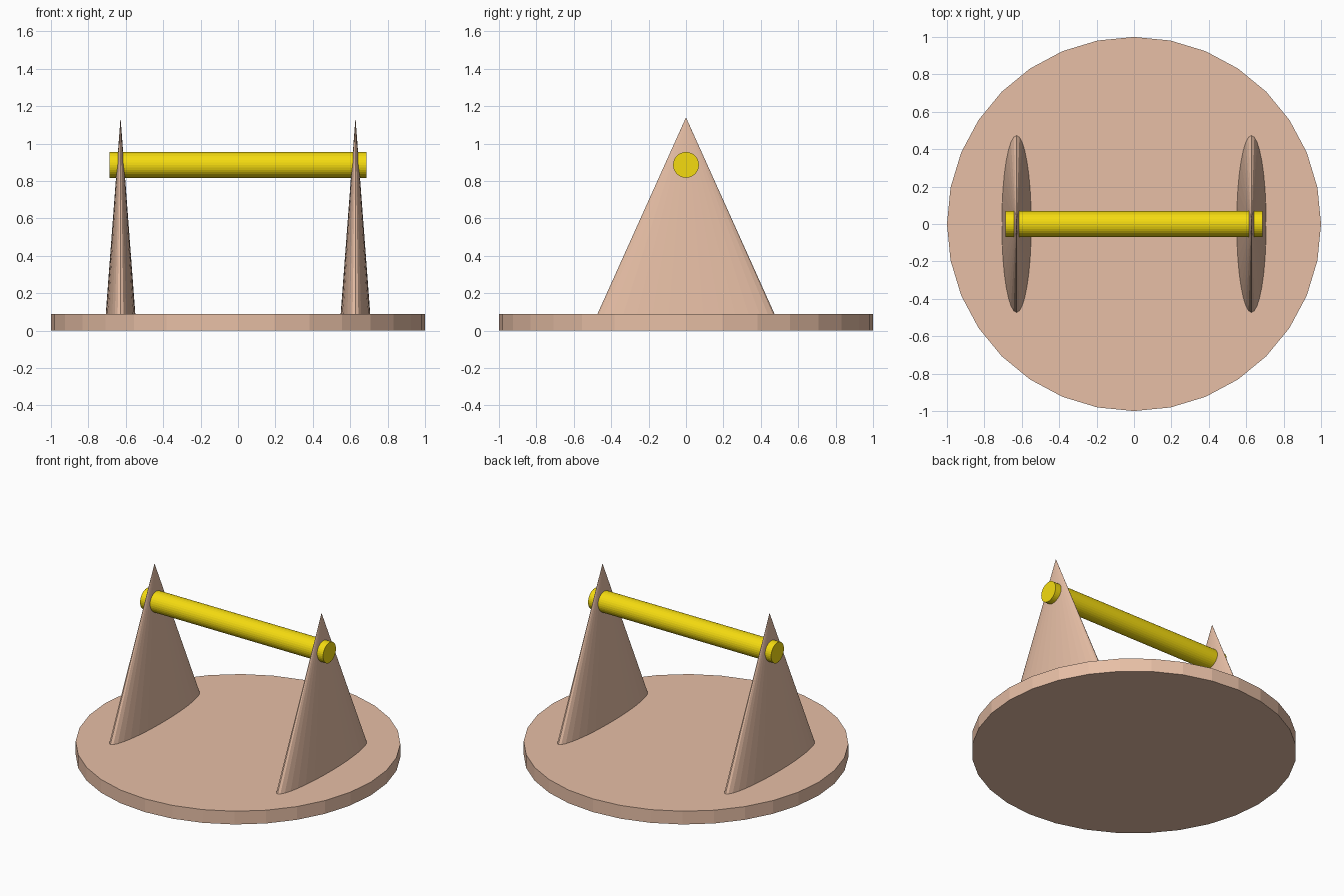
import bpy
import math

if "Cube" in bpy.data.objects:
    bpy.data.objects.remove(bpy.data.objects["Cube"])


def material(name, color):
    mat = bpy.data.materials.new(name)
    mat.diffuse_color = (*color, 1)
    mat.use_nodes = True
    mat.node_tree.nodes["Principled BSDF"].inputs["Base Color"].default_value = mat.diffuse_color
    return mat


def finish(name, mat):
    obj = bpy.context.object
    obj.name = name
    obj.data.materials.append(mat)
    return obj


peach = material("peach", (0.80, 0.52, 0.38))
yellow = material("yellow", (0.91, 0.71, 0.005))

BASE_H = 0.09
APEX_Z = 1.14

# Round faceted base plate
bpy.ops.mesh.primitive_cylinder_add(vertices=32, radius=1, depth=BASE_H,
                                    location=(0, 0, BASE_H / 2))
finish("base", peach)

# Two flattened cone supports
for side, label in ((-1, "left"), (1, "right")):
    height = APEX_Z - BASE_H
    bpy.ops.mesh.primitive_cone_add(vertices=32, radius1=1, radius2=0, depth=height,
                                    location=(side * 0.628, 0, BASE_H + height / 2))
    cone = finish(label + "_support", peach)
    cone.scale = (0.079, 0.473, 1)
    bpy.ops.object.transform_apply(location=False, rotation=False, scale=True)

# Horizontal bar through both supports
bpy.ops.mesh.primitive_cylinder_add(vertices=32, radius=0.069, depth=1.376,
                                    location=(0, 0, 0.886),
                                    rotation=(0, math.pi / 2, 0))
finish("crossbar", yellow)
